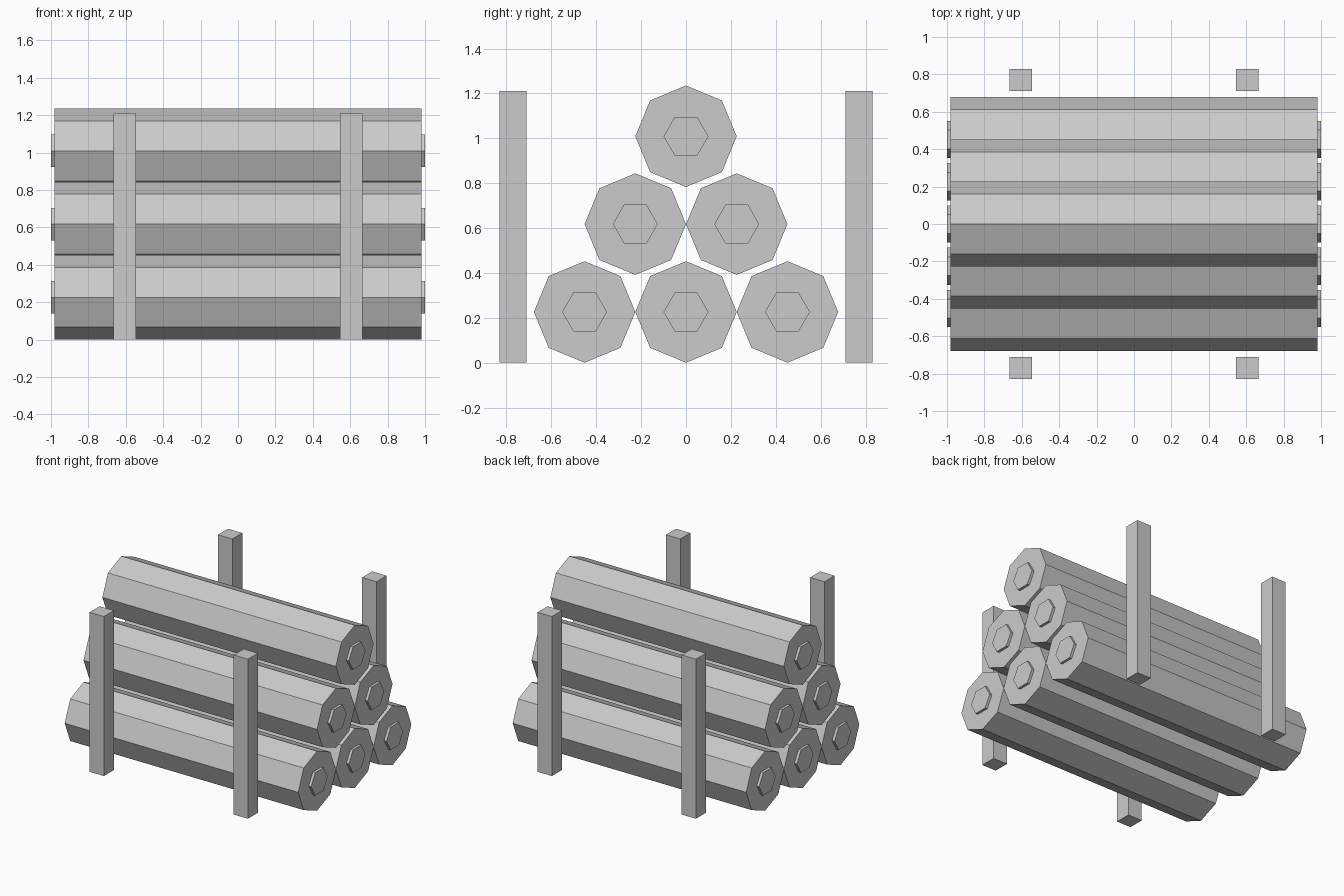
import bpy, math

if "Cube" in bpy.data.objects:
    bpy.data.objects.remove(bpy.data.objects["Cube"])

R = 0.226                      # log radius
ROW = R * math.sqrt(3)         # height between stacked rows

wood = bpy.data.materials.new("light_grey")
wood.diffuse_color = (0.6, 0.6, 0.6, 1)
wood.use_nodes = True
wood.node_tree.nodes["Principled BSDF"].inputs["Base Color"].default_value = wood.diffuse_color


def prism_along_x(name, sides, radius, length, y, z, spin=0.0):
    """Flat-sided cylinder lying along x, with a corner pointing along y."""
    bpy.ops.mesh.primitive_cylinder_add(vertices=sides, radius=radius, depth=length)
    ob = bpy.context.object
    # local +y corner stays on +y after turning the axis to x
    ob.rotation_euler = (0, math.pi / 2, 0)
    ob.location = (0, y, z)
    ob.name = name
    ob.data.materials.append(wood)
    return ob


def post(name, x, y):
    bpy.ops.mesh.primitive_cube_add(size=1, location=(x, y, 0.605))
    ob = bpy.context.object
    ob.scale = (0.12, 0.12, 1.21)
    ob.name = name
    ob.data.materials.append(wood)


# Pyramid of logs: three, two, one, each with a raised hexagonal core at both ends
for row in range(3):
    count = 3 - row
    for i in range(count):
        y = (i - (count - 1) / 2) * 2 * R
        z = R + row * ROW
        prism_along_x(f"log_{row}_{i}", 8, R, 1.96, y, z)
        for side in (-1, 1):
            core = prism_along_x(f"log_core_{row}_{i}", 6, 0.1, 0.03, y, z)
            core.location.x = side * 0.985

# Four upright posts holding the stack
for x in (-0.605, 0.605):
    for y in (-0.77, 0.77):
        post("post", x, y)
